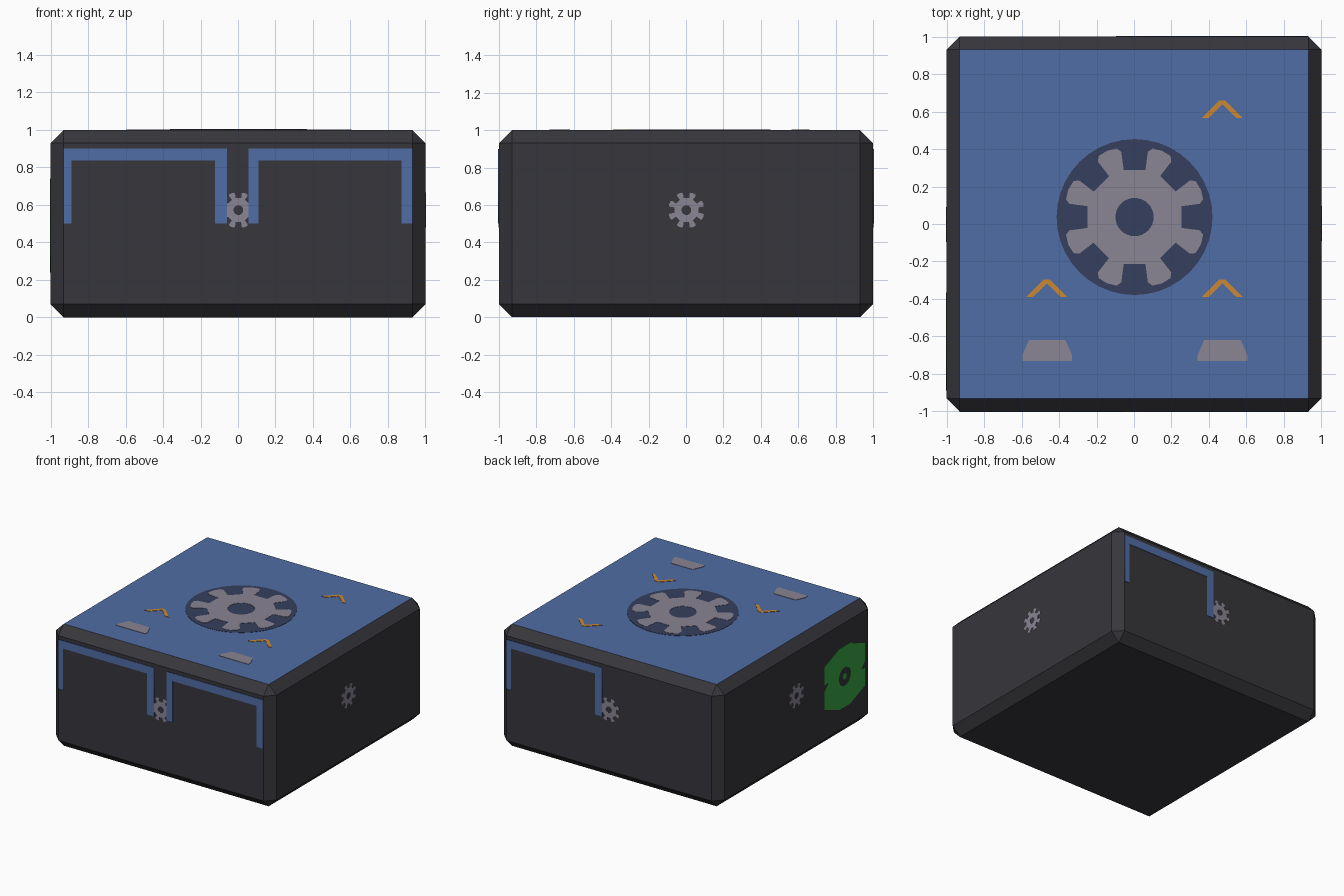
import bpy, bmesh, math
from mathutils import Matrix

if "Cube" in bpy.data.objects:
    bpy.data.objects.remove(bpy.data.objects["Cube"])


def material(name, rgb):
    m = bpy.data.materials.new(name)
    lin = [((c / 255 + 0.055) / 1.055) ** 2.4 for c in rgb]
    m.diffuse_color = (*lin, 1)
    m.use_nodes = True
    m.node_tree.nodes["Principled BSDF"].inputs["Base Color"].default_value = m.diffuse_color
    return m


CHARCOAL = material("charcoal", (55, 54, 59))
BLUE = material("blue", (80, 109, 165))
NAVY = material("navy", (54, 64, 94))
GREY = material("warm_grey", (138, 133, 147))
ORANGE = material("orange", (204, 137, 50))
GREEN = material("green", (56, 165, 66))

# local plate frames: x right, y up, z outward
TOP = Matrix.Translation((0, 0, 1))


def side(turn):
    return (Matrix.Rotation(math.radians(turn), 4, 'Z')
            @ Matrix.Translation((0, -1, 0))
            @ Matrix.Rotation(math.pi / 2, 4, 'X'))


FRONT, RIGHT, BACK, LEFT = (side(a) for a in (0, 90, 180, 270))


def plate(name, frame, loops, mat, height=0.002, at=(0, 0)):
    """Thin painted plate from closed outlines (inner outlines become holes)."""
    cu = bpy.data.curves.new(name, 'CURVE')
    cu.dimensions = '2D'
    cu.fill_mode = 'BOTH'
    cu.extrude = height
    for pts in loops:
        sp = cu.splines.new('POLY')
        sp.points.add(len(pts) - 1)
        for p, (x, y) in zip(sp.points, pts):
            p.co = (x + at[0], y + at[1], 0, 1)
        sp.use_cyclic_u = True
    cu.materials.append(mat)
    ob = bpy.data.objects.new(name, cu)
    bpy.context.collection.objects.link(ob)
    ob.matrix_world = frame
    bpy.ops.object.select_all(action='DESELECT')
    ob.select_set(True)
    bpy.context.view_layer.objects.active = ob
    bpy.ops.object.convert(target='MESH')


def polar(r, deg):
    return (r * math.cos(math.radians(deg)), r * math.sin(math.radians(deg)))


def circle(r, n=32):
    return [polar(r, 360 * i / n) for i in range(n)]


def gear(scale=1.0):
    """Eight-toothed gear outline with a round hole."""
    tooth = [(0.258, -9.5), (0.355, -11), (0.378, -8), (0.383, 0),
             (0.378, 8), (0.355, 11), (0.258, 9.5)]
    outer = [polar(r * scale, 22.5 + 45 * k + a) for k in range(8) for r, a in tooth]
    return [outer, circle(0.102 * scale)]


# chamfered housing with a blue top face
bm = bmesh.new()
bmesh.ops.create_cube(bm, size=1, matrix=Matrix.Translation((0, 0, 0.5))
                      @ Matrix.Diagonal((2, 2, 1, 1)))
bmesh.ops.bevel(bm, geom=bm.edges[:], offset=0.07, segments=1,
                profile=0.5, affect='EDGES')
for f in bm.faces:
    f.material_index = 1 if f.normal.z > 0.9 else 0
mesh = bpy.data.meshes.new("housing")
bm.to_mesh(mesh)
bm.free()
mesh.materials.append(CHARCOAL)
mesh.materials.append(BLUE)
bpy.context.collection.objects.link(bpy.data.objects.new("housing", mesh))

# large gear on a dark disc, on top
plate("top_disc", TOP, [circle(0.416, 40)], NAVY, 0.002, (0.003, 0.037))
plate("top_gear", TOP, gear(), GREY, 0.004, (0.003, 0.037))

# chevrons and trapezoid marks on top
chevron = [(-0.11, -0.095), (-0.015, 0), (0.015, 0), (0.11, -0.095),
           (0.075, -0.095), (0, -0.022), (-0.075, -0.095)]
for i, at in enumerate([(0.472, 0.66), (-0.465, -0.295), (0.472, -0.295)]):
    plate(f"chevron_{i}", TOP, [chevron], ORANGE, 0.003, at)
trapezoid = [(-0.133, -0.055), (0.133, -0.055), (0.133, -0.025),
             (0.098, 0.055), (-0.098, 0.055), (-0.133, -0.025)]
for i, x in enumerate((-0.463, 0.472)):
    plate(f"top_mark_{i}", TOP, [trapezoid], GREY, 0.003, (x, -0.675))

# small gear in the middle of each side
for name, frame in (("front", FRONT), ("right", RIGHT), ("back", BACK), ("left", LEFT)):
    plate(name + "_gear", frame, gear(0.255), GREY, 0.002, (0.002, 0.572))


def bracket(x0, x1, w0, w1):
    """Blue frame open at the bottom, with its two leg widths."""
    return [(x0, 0.5), (x0, 0.9), (x1, 0.9), (x1, 0.5),
            (x1 - w1, 0.5), (x1 - w1, 0.836), (x0 + w0, 0.836), (x0 + w0, 0.5)]


# blue door frames: two on the front, one on the back
plate("front_frame_left", FRONT, [bracket(-0.93, -0.06, 0.042, 0.063)], BLUE, 0.004)
plate("front_frame_right", FRONT, [bracket(0.055, 0.93, 0.055, 0.057)], BLUE, 0.004)
plate("back_frame", BACK, [bracket(-0.93, -0.06, 0.042, 0.063)], BLUE, 0.004)

# green eight-sided badge with side notches, on the left side
half = [(0.262, 0.025), (0.262, 0.175), (0.07, 0.25),
        (-0.07, 0.25), (-0.262, 0.175), (-0.262, 0.025), (-0.215, 0.025)]
badge = half + [(-x, -y) for x, y in half]
plate("green_badge", LEFT, [badge, circle(0.075, 24)], GREEN, 0.002, (0.627, 0.49))
plate("green_badge_dot", LEFT, [circle(0.026, 16)], GREEN, 0.002, (0.627, 0.49))
